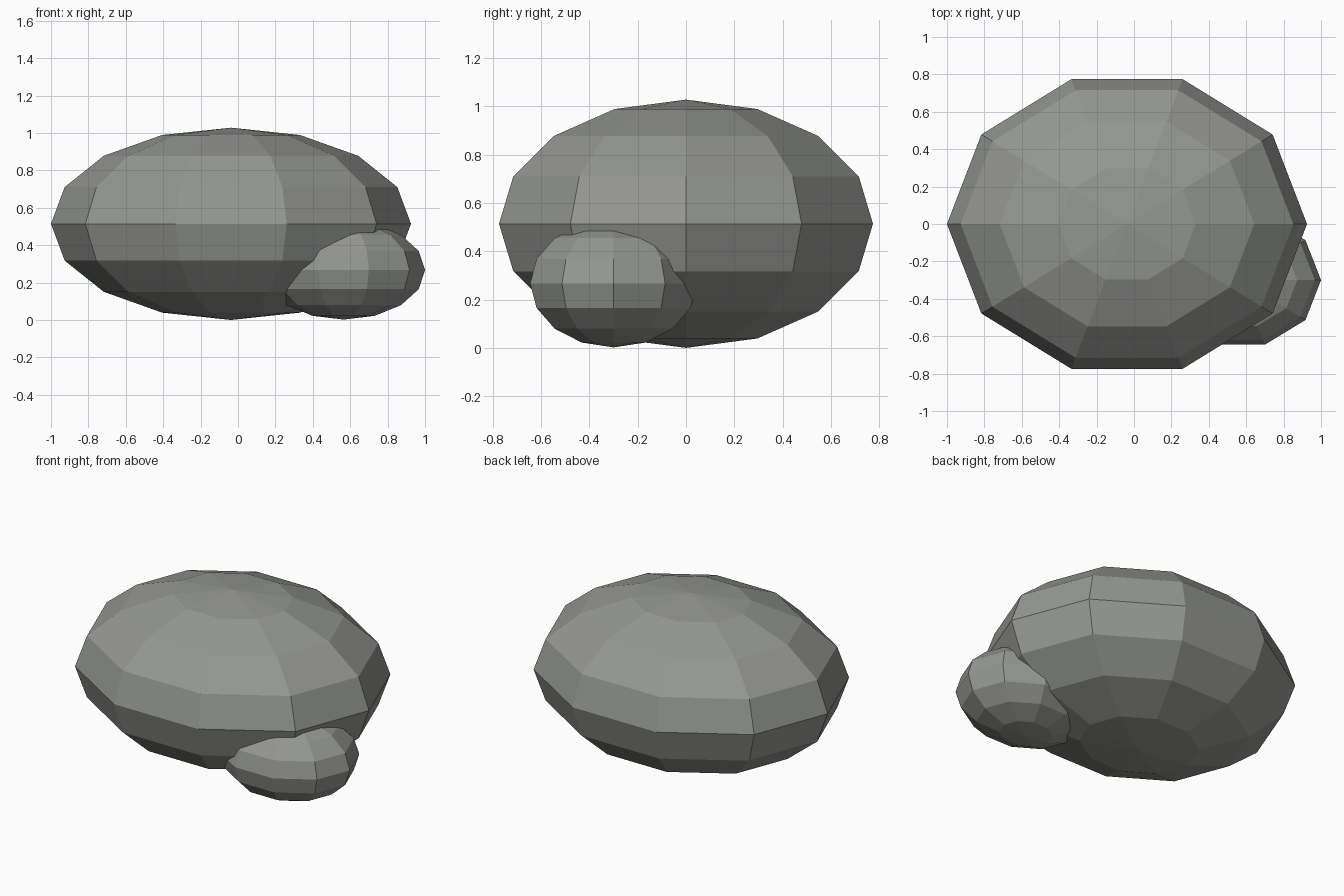
import bpy, bmesh, math

if "Cube" in bpy.data.objects:
    bpy.data.objects.remove(bpy.data.objects["Cube"])

# Single grey stone colour
stone = bpy.data.materials.new("stone grey")
stone.diffuse_color = (0.30, 0.31, 0.285, 1)
stone.use_nodes = True
stone.node_tree.nodes["Principled BSDF"].inputs["Base Color"].default_value = stone.diffuse_color


def boulder(name, centre, radii, sides=10, rings=8):
    """Flat-shaded ellipsoid with corners on the +x and -x axes."""
    bm = bmesh.new()

    def vert(phi, theta):
        unit = (math.sin(phi) * math.cos(theta), math.sin(phi) * math.sin(theta), math.cos(phi))
        return bm.verts.new([c + r * u for c, r, u in zip(centre, radii, unit)])

    top, bottom = vert(0, 0), vert(math.pi, 0)
    grid = [[vert(math.pi * i / rings, 2 * math.pi * j / sides) for j in range(sides)]
            for i in range(1, rings)]
    for j in range(sides):
        k = (j + 1) % sides
        bm.faces.new((top, grid[0][j], grid[0][k]))
        bm.faces.new((bottom, grid[-1][k], grid[-1][j]))
        for a, b in zip(grid, grid[1:]):
            bm.faces.new((a[j], b[j], b[k], a[k]))
    bmesh.ops.recalc_face_normals(bm, faces=bm.faces)
    mesh = bpy.data.meshes.new(name)
    bm.to_mesh(mesh)
    bm.free()
    mesh.materials.append(stone)
    bpy.context.collection.objects.link(bpy.data.objects.new(name, mesh))


# Main rock, and the small rock half buried in its front right side
boulder("large_rock", (-0.0375, 0, 0.514), (0.9625, 0.814, 0.514))
boulder("small_rock", (0.565, -0.30, 0.267), (0.435, 0.363, 0.265))
